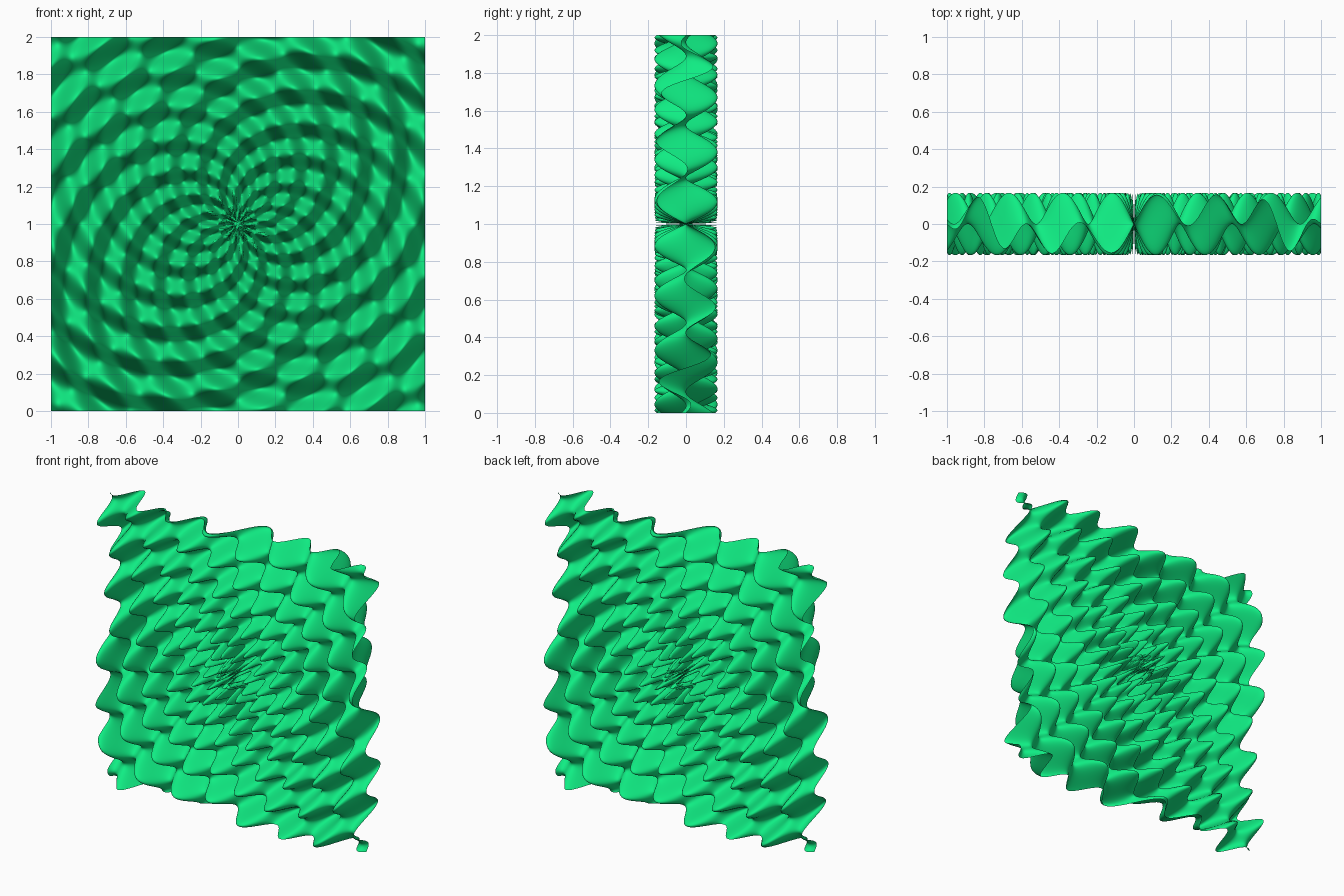
import bpy, bmesh, math

if "Cube" in bpy.data.objects:
    bpy.data.objects.remove(bpy.data.objects["Cube"])

AMP = 1 / 6        # wave height
RINGS = 30         # radial wave number
PETALS = 12        # waves around the centre
CELLS = 320        # grid resolution


def ripple(x, h):
    """Rings crossed with petals, centred on the sheet."""
    return AMP * math.sin(RINGS * math.hypot(x, h)) * math.sin(PETALS * math.atan2(h, x))


# Upright square sheet displaced along y
bm = bmesh.new()
bmesh.ops.create_grid(bm, x_segments=CELLS, y_segments=CELLS, size=1.0)
for v in bm.verts:
    x, h = v.co.x, v.co.y
    v.co = (x, ripple(x, h), h + 1)
for f in bm.faces:
    f.smooth = True
mesh = bpy.data.meshes.new("rippled_sheet")
bm.to_mesh(mesh)
bm.free()
sheet = bpy.data.objects.new("rippled_sheet", mesh)
bpy.context.collection.objects.link(sheet)

# Green material
green = bpy.data.materials.new("green")
green.diffuse_color = (0.005, 0.85, 0.23, 1)
green.use_nodes = True
green.node_tree.nodes["Principled BSDF"].inputs["Base Color"].default_value = green.diffuse_color
mesh.materials.append(green)
